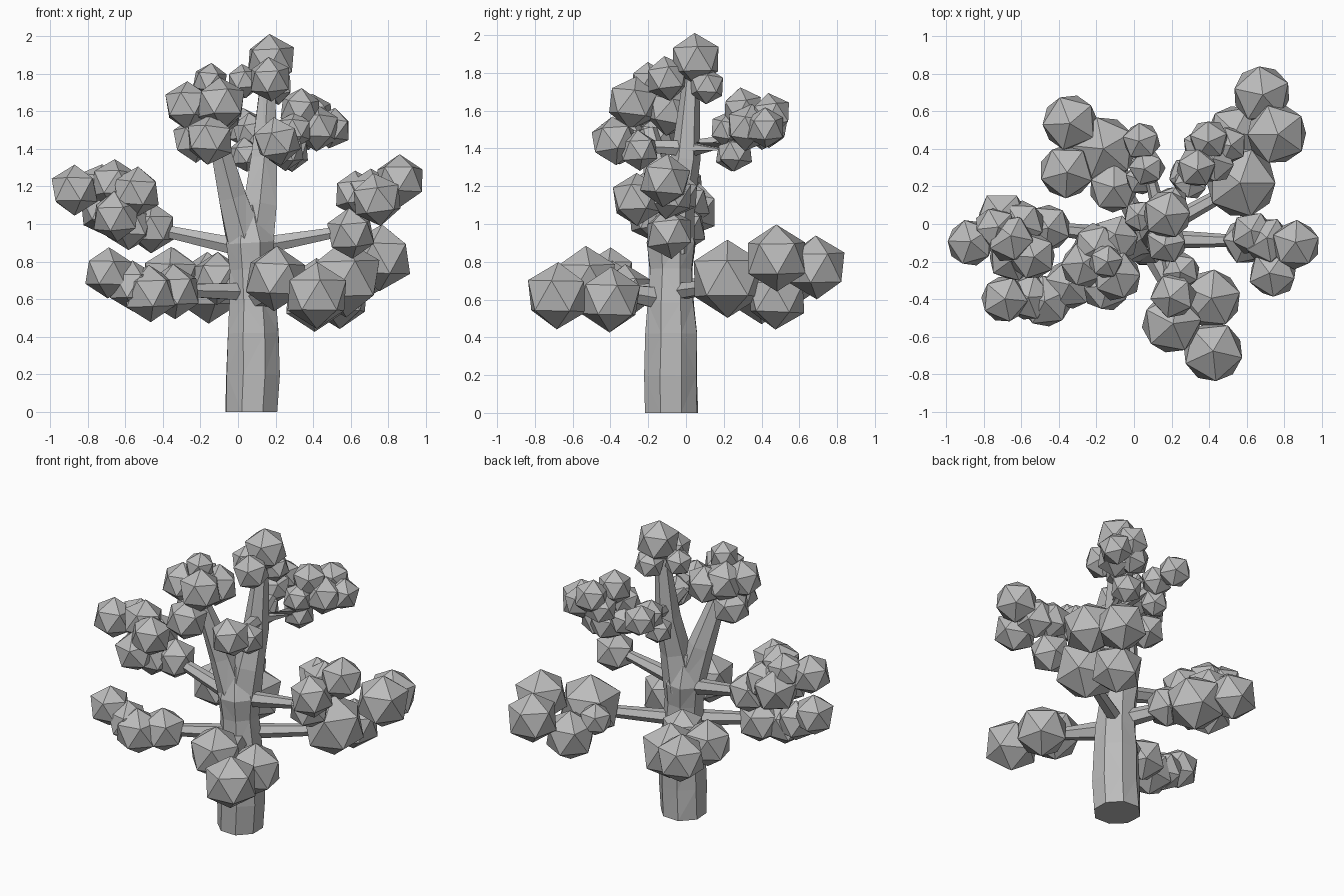
import bpy
import bmesh
import random
from math import cos, sin, tau
from mathutils import Matrix, Vector, Euler

random.seed(4)

default_cube = bpy.data.objects.get("Cube")
if default_cube:
    bpy.data.objects.remove(default_cube, do_unlink=True)

# One plain grey for the whole tree
grey = bpy.data.materials.new("plain_grey")
grey.use_nodes = True
grey_value = (.5, .5, .5, 1)
grey.diffuse_color = grey_value
grey.node_tree.nodes["Principled BSDF"].inputs["Base Color"].default_value = grey_value


def finish(name, mesh_builder):
    """Turn a bmesh into a flat shaded, coloured object."""
    bmesh.ops.recalc_face_normals(mesh_builder, faces=mesh_builder.faces)
    mesh = bpy.data.meshes.new(name)
    mesh_builder.to_mesh(mesh)
    mesh_builder.free()
    mesh.materials.append(grey)
    obj = bpy.data.objects.new(name, mesh)
    bpy.context.scene.collection.objects.link(obj)
    return obj


def limb(name, *stations, sides=6, wobble=0.0):
    """Tapered tube through stations of (x, y, z, radius)."""
    builder = bmesh.new()
    centres = [Vector(station[:3]) for station in stations]
    previous = None
    for i, station in enumerate(stations):
        ahead = centres[min(i + 1, len(centres) - 1)]
        behind = centres[max(i - 1, 0)]
        direction = (ahead - behind).normalized()
        if i == 0 and station[2] == 0:
            direction = Vector((0, 0, 1))
        # Keep the rings aligned along the limb
        reference = Vector((0, 1, 0)) if abs(direction.y) < .8 else Vector((1, 0, 0))
        across = direction.cross(reference).normalized()
        other = direction.cross(across)
        ring = []
        for k in range(sides):
            angle = tau * (k + .5) / sides
            radius = station[3] * (1 + random.uniform(-wobble, wobble))
            offset = across * cos(angle) + other * sin(angle)
            ring.append(builder.verts.new(centres[i] + offset * radius))
        if previous is None:
            builder.faces.new(ring)
        else:
            for k in range(sides):
                n = (k + 1) % sides
                builder.faces.new((previous[k], previous[n], ring[n], ring[k]))
        previous = ring
    builder.faces.new(previous)
    if wobble:
        bmesh.ops.triangulate(builder, faces=[f for f in builder.faces if len(f.verts) == 4])
    return finish(name, builder)


def foliage(name, *balls, tilt=.15):
    """Cluster of nearly upright icosahedra, each (x, y, z, radius)."""
    builder = bmesh.new()
    for x, y, z, radius in balls:
        turn = Euler((random.uniform(-tilt, tilt), random.uniform(-tilt, tilt),
                      random.uniform(0, tau)))
        bmesh.ops.create_icosphere(builder, subdivisions=1, radius=radius * 1.09,
                                   matrix=Matrix.Translation((x, y, z)) @ turn.to_matrix().to_4x4())
    return finish(name, builder)


# Trunk and its two upright forks
limb("trunk", (.075, -.08, 0, .15), (.085, -.08, .2, .153), (.085, -.078, .42, .145),
     (.08, -.08, .58, .132), (.07, -.08, .76, .118), (.065, -.08, .9, .138),
     (.05, -.08, 1.1, .06), sides=8, wobble=.05)
limb("tall_fork", (.08, -.07, .86, .12), (.115, -.05, 1.1, .1),
     (.14, 0, 1.35, .08), (.16, .03, 1.8, .04), wobble=.05)
limb("leaning_fork", (.04, -.09, .9, .11), (-.03, -.12, 1.15, .085),
     (-.12, -.2, 1.5, .05), wobble=.05)

# Side branches
limb("left_branch", (.1, -.08, .88, .055), (.6, -.09, .97, .028))
limb("right_branch", (.04, -.08, .87, .055), (-.47, -.02, .98, .033))
limb("front_branch", (.08, -.1, .6, .07), (.25, -.45, .66, .035))
limb("back_left_branch", (.08, -.06, .64, .05), (.58, .22, .68, .035))
limb("back_right_branch", (.06, -.06, .66, .06), (-.15, .35, .68, .035))
limb("front_right_branch", (.05, -.1, .64, .055), (-.45, -.4, .65, .03))
limb("upper_back_left_branch", (.15, 0, 1.39, .05), (.28, .2, 1.42, .03), (.4, .35, 1.5, .02))
limb("upper_back_branch", (.15, 0, 1.4, .045), (.05, .4, 1.48, .02))
limb("upper_front_branch", (.15, 0, 1.4, .05), (.21, -.35, 1.42, .025))

# Large lower foliage
foliage("front_foliage", (.42, -.68, .62, .163), (.2, -.53, .71, .16),
        (.41, -.4, .6, .16), tilt=.04)
foliage("back_left_foliage", (.68, .69, .77, .155), (.76, .48, .82, .163),
        (.57, .22, .71, .19), (.54, .48, .61, .155), (.42, .38, .71, .1), tilt=.04)
foliage("back_right_foliage", (-.34, .54, .71, .15), (-.36, .28, .72, .145),
        (-.16, .4, .66, .175), (-.11, .19, .71, .13), tilt=.04)
foliage("front_right_foliage", (-.69, -.4, .74, .125), (-.56, -.39, .67, .125),
        (-.47, -.41, .63, .14), (-.34, -.32, .64, .135), tilt=.04)

# Middle foliage
foliage("left_foliage", (.86, -.11, 1.23, .13), (.74, -.26, 1.13, .13),
        (.6, -.09, .95, .125), (.63, -.05, 1.16, .115), (.71, -.09, 1.16, .125))
foliage("right_foliage", (-.87, -.1, 1.18, .125), (-.66, -.08, 1.21, .125),
        (-.54, -.17, 1.17, .125), (-.7, .03, 1.08, .14), (-.65, -.18, 1.04, .125),
        (-.58, -.08, .99, .12), (-.46, -.02, .98, .125), (-.74, -.02, 1.2, .11),
        (-.6, 0, 1.11, .125))

# Crown foliage
foliage("leaning_fork_foliage", (-.27, -.22, 1.63, .12), (-.09, -.28, 1.64, .13),
        (-.15, -.34, 1.45, .125), (-.15, -.2, 1.76, .09), (-.1, -.08, 1.6, .125),
        (-.23, -.16, 1.45, .115), (-.2, -.12, 1.63, .125))
foliage("top_foliage", (.175, .05, 1.87, .13), (.17, -.1, 1.77, .11),
        (.03, .04, 1.76, .085), (.2, .11, 1.73, .09))
foliage("upper_back_left_foliage", (.4, .45, 1.58, .105), (.5, .42, 1.51, .1),
        (.33, .3, 1.61, .105), (.42, .33, 1.51, .115), (.28, .26, 1.38, .095),
        (.3, .22, 1.5, .09), (.36, .41, 1.5, .1))
foliage("upper_back_foliage", (.04, .44, 1.51, .1), (.07, .3, 1.49, .095), (.04, .24, 1.37, .085))
foliage("upper_front_foliage", (.21, -.38, 1.44, .12), (.25, -.25, 1.39, .1))
